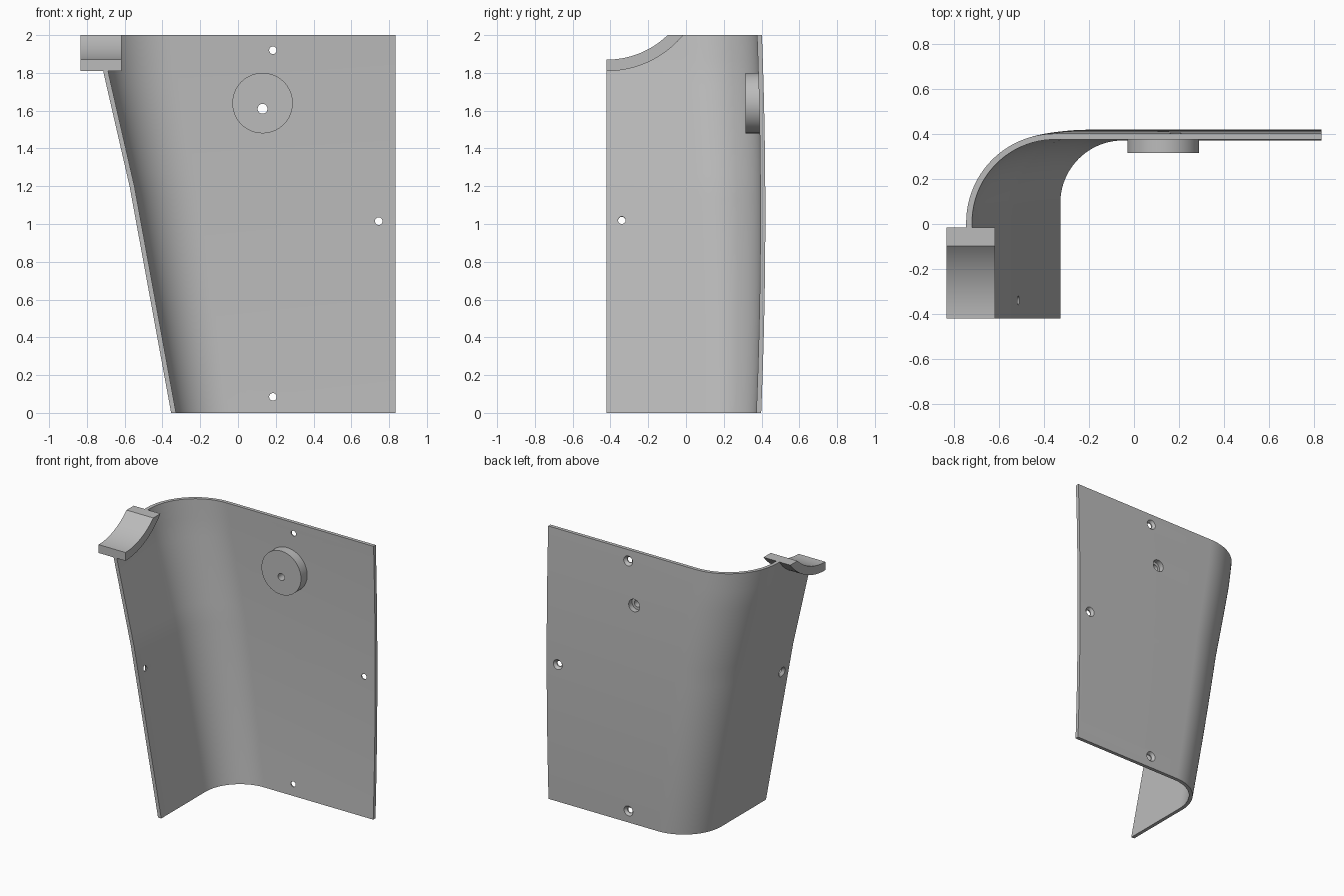
import bpy, bmesh, math
from mathutils import Vector

cube = bpy.data.objects.get("Cube")
if cube:
    bpy.data.objects.remove(cube, do_unlink=True)

grey = bpy.data.materials.new("plain grey")
grey.use_nodes = True
grey.diffuse_color = (0.5, 0.5, 0.5, 1)
grey.node_tree.nodes["Principled BSDF"].inputs["Base Color"].default_value = (0.5, 0.5, 0.5, 1)

WALL = 0.026
FRONT, RIGHT = -0.42, 0.835
SADDLE = Vector((0, FRONT, 2.335))      # axis of the curved saddle


def make(name, bm):
    bmesh.ops.recalc_face_normals(bm, faces=bm.faces[:])
    mesh = bpy.data.meshes.new(name)
    bm.to_mesh(mesh)
    bm.free()
    mesh.materials.append(grey)
    obj = bpy.data.objects.new(name, mesh)
    bpy.context.collection.objects.link(obj)
    return obj


def cone(name, start, end, r1, r2, sides=32):
    start, end = Vector(start), Vector(end)
    axis = end - start
    bm = bmesh.new()
    bmesh.ops.create_cone(bm, cap_ends=True, segments=sides, radius1=r1, radius2=r2, depth=axis.length)
    turn = axis.to_track_quat("Z", "Y").to_matrix()
    bmesh.ops.rotate(bm, verts=bm.verts[:], matrix=turn)
    bmesh.ops.translate(bm, verts=bm.verts[:], vec=(start + end) / 2)
    return make(name, bm)


def select(obj):
    bpy.ops.object.select_all(action="DESELECT")
    obj.select_set(True)
    bpy.context.view_layer.objects.active = obj


def cut(targets, cutter):
    for target in targets:
        select(target)
        mod = target.modifiers.new("cut", "BOOLEAN")
        mod.operation, mod.solver, mod.object = "DIFFERENCE", "EXACT", cutter
        bpy.ops.object.modifier_apply(modifier=mod.name)
    bpy.data.objects.remove(cutter, do_unlink=True)


def side_x(z):
    # outer face of the leaning side wall
    pts = [(0, -0.354), (1.2, -0.574), (1.81, -0.714), (2, -0.747)]
    for (z0, x0), (z1, x1) in zip(pts, pts[1:]):
        if z <= z1:
            return x0 + (x1 - x0) * (z - z0) / (z1 - z0)
    return pts[-1][1]


def back_y(z):
    # gently bowed back face
    return 0.42 - 0.02 * (z - 1.05) ** 2


def section(z, inset):
    x, y = side_x(z) + inset, back_y(z) - inset
    r = 0.305 + 0.045 * z - inset
    pts = [(x, FRONT)]
    for i in range(25):
        a = math.pi / 2 * i / 24
        pts.append((x + r - r * math.cos(a), y - r + r * math.sin(a)))
    return pts + [(RIGHT, y)]


# Bent cover panel, lofted from bottom to top
bm = bmesh.new()
rings = []
for i in range(31):
    z = 2 * i / 30
    loop = section(z, 0) + section(z, WALL)[::-1]
    rings.append([bm.verts.new((x, y, z)) for x, y in loop])
n = len(rings[0])
for low, high in zip(rings, rings[1:]):
    for j in range(n):
        k = (j + 1) % n
        bm.faces.new((low[j], low[k], high[k], high[j]))
for ring in (rings[0], rings[-1]):
    for j in range(n // 2 - 1):
        bm.faces.new((ring[j], ring[j + 1], ring[n - 2 - j], ring[n - 1 - j]))
panel = make("cover_panel", bm)

# Trim the side wall under the saddle
cut([panel], cone("saddle_cutter", SADDLE + Vector((-1, 0, 0)), SADDLE + Vector((-0.4, 0, 0)), 0.5, 0.5, 128))

# Curved saddle
bm = bmesh.new()
profile = []
for r, order in ((0.526, 1), (0.465, -1)):
    end = math.acos((SADDLE.z - 2) / r)
    arc = [end * i / 20 for i in range(21)]
    profile += [(FRONT + r * math.sin(a), SADDLE.z - r * math.cos(a)) for a in arc[::order]]
face = bm.faces.new([bm.verts.new((-0.835, y, z)) for y, z in profile])
out = bmesh.ops.extrude_face_region(bm, geom=[face])
moved = [v for v in out["geom"] if isinstance(v, bmesh.types.BMVert)]
bmesh.ops.translate(bm, verts=moved, vec=(0.217, 0, 0))
saddle = make("curved_saddle", bm)

# Round boss on the inner back wall
boss = cone("round_boss", (0.13, 0.315, 1.64), (0.13, 0.402, 1.64), 0.16, 0.16, 64)

# Countersunk screw holes through the back wall
for x, z in ((0.185, 1.92), (0.185, 0.085), (0.745, 1.015)):
    y = back_y(z)
    cut([panel], cone("hole_cutter", (x, y - 0.1, z), (x, y + 0.1, z), 0.02, 0.02))
    cut([panel], cone("sink_cutter", (x, y - 0.018, z), (x, y + 0.002, z), 0.02, 0.038))

# Countersunk screw hole through the side wall
spot = Vector((side_x(1.015), -0.34, 1.015))
out_dir = Vector((-1, 0, -0.183)).normalized()
cut([panel], cone("hole_cutter", spot - out_dir * 0.1, spot + out_dir * 0.1, 0.02, 0.02))
cut([panel], cone("sink_cutter", spot - out_dir * 0.018, spot + out_dir * 0.002, 0.02, 0.038))

# Stepped hole through the boss
cut([panel, boss], cone("hole_cutter", (0.13, 0.2, 1.61), (0.13, 0.5, 1.61), 0.026, 0.026))
cut([panel, boss], cone("bore_cutter", (0.13, 0.375, 1.61), (0.13, 0.5, 1.61), 0.045, 0.045))

for obj in (panel, saddle, boss):
    select(obj)
    bpy.ops.object.shade_smooth_by_angle(angle=math.radians(30))
